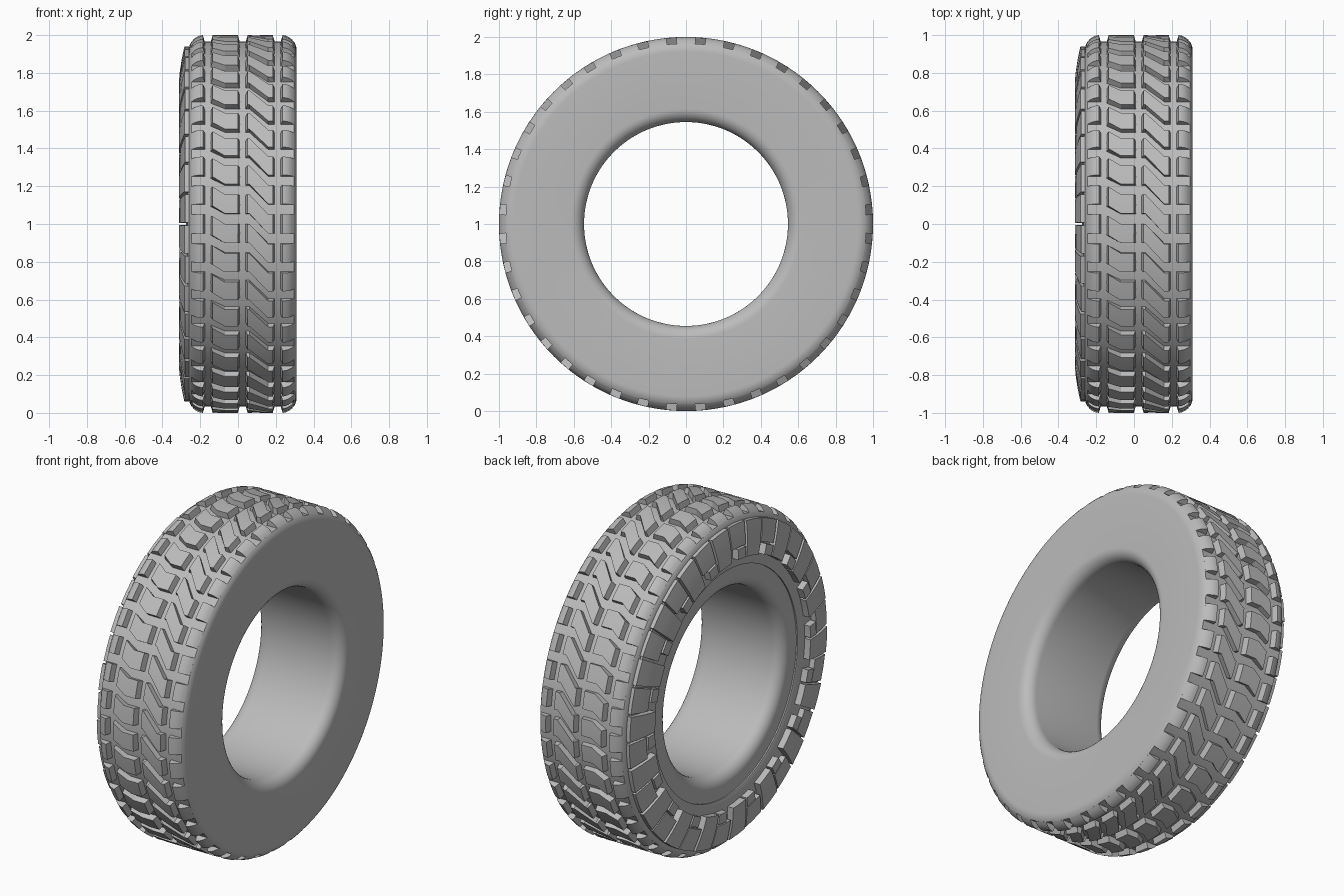
import bpy, bmesh, math
from math import sin, cos, pi, radians, sqrt

if "Cube" in bpy.data.objects:
    bpy.data.objects.remove(bpy.data.objects["Cube"])

MID = 0.025          # middle plane of the carcass
HALF = 0.285         # half width of the carcass
FLOOR = 0.965        # radius of the groove floor
COUNT = 40           # tread pitches around the tyre
PITCH = 2 * pi / COUNT

rubber = bpy.data.materials.new("grey rubber")
rubber.use_nodes = True
grey = (0.5, 0.5, 0.5, 1)
rubber.diffuse_color = grey
rubber.node_tree.nodes["Principled BSDF"].inputs["Base Color"].default_value = grey


def polar(x, r, a):
    return (x, -r * cos(a), 1 + r * sin(a))


def finish(name, bm, angle):
    bmesh.ops.recalc_face_normals(bm, faces=bm.faces)
    mesh = bpy.data.meshes.new(name)
    bm.to_mesh(mesh)
    bm.free()
    mesh.materials.append(rubber)
    obj = bpy.data.objects.new(name, mesh)
    bpy.context.collection.objects.link(obj)
    bpy.ops.object.select_all(action="DESELECT")
    obj.select_set(True)
    bpy.context.view_layer.objects.active = obj
    bpy.ops.object.shade_smooth_by_angle(angle=radians(angle))


def lathe(name, profile, steps=160):
    bm = bmesh.new()
    rings = [[bm.verts.new(polar(x, r, 2 * pi * k / steps)) for x, r in profile]
             for k in range(steps)]
    n = len(profile)
    for k in range(steps):
        a, b = rings[k], rings[(k + 1) % steps]
        for i in range(n):
            j = (i + 1) % n
            bm.faces.new((a[i], a[j], b[j], b[i]))
    finish(name, bm, 35)


def slab(bm, top, bottom):
    """Closed block between two matching grids of points."""
    t = [[bm.verts.new(p) for p in row] for row in top]
    b = [[bm.verts.new(p) for p in row] for row in bottom]
    for g in (t, b):
        for i in range(len(g) - 1):
            for j in range(len(g[0]) - 1):
                bm.faces.new((g[i][j], g[i + 1][j], g[i + 1][j + 1], g[i][j + 1]))

    def border(g):
        return (g[0] + [row[-1] for row in g[1:]] + g[-1][-2::-1]
                + [row[0] for row in g[-2:0:-1]])
    bt, bb = border(t), border(b)
    for i in range(len(bt)):
        j = (i + 1) % len(bt)
        bm.faces.new((bt[i], bt[j], bb[j], bb[i]))


# Carcass: rounded ring, turned down to the groove floor under the tread
SH = 0.08                                   # shoulder radius
edge = sqrt(SH ** 2 - (FLOOR - 1 + SH) ** 2)
start = math.asin((FLOOR - 1 + SH) / SH)
half = [(HALF - SH + SH * cos(start * (1 - i / 6)),
         1 - SH + SH * sin(start * (1 - i / 6))) for i in range(7)]
half += [(HALF - 0.07 * (1 - cos(pi / 2 * i / 8)),
          0.615 - 0.07 * sin(pi / 2 * i / 8)) for i in range(9)]
lathe("carcass", [(MID + x, r) for x, r in half] +
      [(MID - x, r) for x, r in reversed(half)])


# Tread: four ribs of blocks between zigzag cross grooves
BENDS = [(-0.15, 0), (-0.07, -0.05), (0.06, -0.05), (0.16, -PITCH)]


def zigzag(x):
    if x <= BENDS[0][0]:
        return BENDS[0][1]
    for (x0, a0), (x1, a1) in zip(BENDS, BENDS[1:]):
        if x <= x1:
            return a0 + (a1 - a0) * (x - x0) / (x1 - x0)
    return BENDS[-1][1]


def tread_radius(x):
    over = abs(x - MID) - (HALF - SH)
    return 1 if over <= 0 else 1 - SH + sqrt(max(SH ** 2 - over ** 2, 0))


GROOVES = [-0.16, MID, 0.21]
limit = HALF - SH + edge
bounds = [MID - limit] + GROOVES + [MID + limit]
bm = bmesh.new()
for rib in range(4):
    lo = bounds[rib] + (0.026 if rib > 0 else 0)
    hi = bounds[rib + 1] - (0.026 if rib < 3 else 0)
    xs = {lo, hi} | {b[0] for b in BENDS if lo < b[0] < hi}
    if rib in (0, 3):
        side = -1 if rib == 0 else 1
        xs |= {MID + side * (HALF - SH + edge * i / 6) for i in range(6)}
    xs = sorted(x for x in xs if lo <= x <= hi)
    for k in range(COUNT):
        top, bottom = [], []
        for i, x in enumerate(xs):
            spread = 0.012 * ((i == len(xs) - 1 and rib < 3) - (i == 0 and rib > 0))
            angles = [k * PITCH + zigzag(x) + s * 0.051 for s in (-1, 0, 1)]
            top.append([polar(x, max(tread_radius(x), FLOOR), a) for a in angles])
            bottom.append([polar(x + spread, FLOOR - 0.006, a) for a in angles])
        slab(bm, top, bottom)
finish("tread_blocks", bm, 25)

# Raised band on the right sidewall that carries the side blocks
face = MID - HALF
lathe("sidewall_band", [(face + 0.01, 0.93), (face - 0.008, 0.92),
                        (face - 0.014, 0.70), (face - 0.008, 0.68),
                        (face + 0.01, 0.68)])

# Side blocks: alternating long and notched plates
SIDE = 36
bm = bmesh.new()


def side_block(a0, a1, r0, r1, height):
    top, bottom = [], []
    for i in range(4):
        r = r0 + (r1 - r0) * i / 3
        drop = 0.028 * max(0, (r - 0.76) / 0.18) ** 1.5
        angles = [a0 + (a1 - a0) * j / 2 for j in range(3)]
        top.append([polar(face - height + drop, r, a) for a in angles])
        bottom.append([polar(face, r, a) for a in angles])
    slab(bm, top, bottom)


step = 2 * pi / SIDE
for k in range(SIDE):
    a = k * step
    if k % 2:
        side_block(a + 0.008, a + step - 0.008, 0.74, 0.94, 0.052)
    else:
        side_block(a + 0.008, a + step - 0.008, 0.81, 0.94, 0.048)
        side_block(a + 0.008, a + step * 0.6, 0.74, 0.80, 0.052)
finish("side_blocks", bm, 20)
